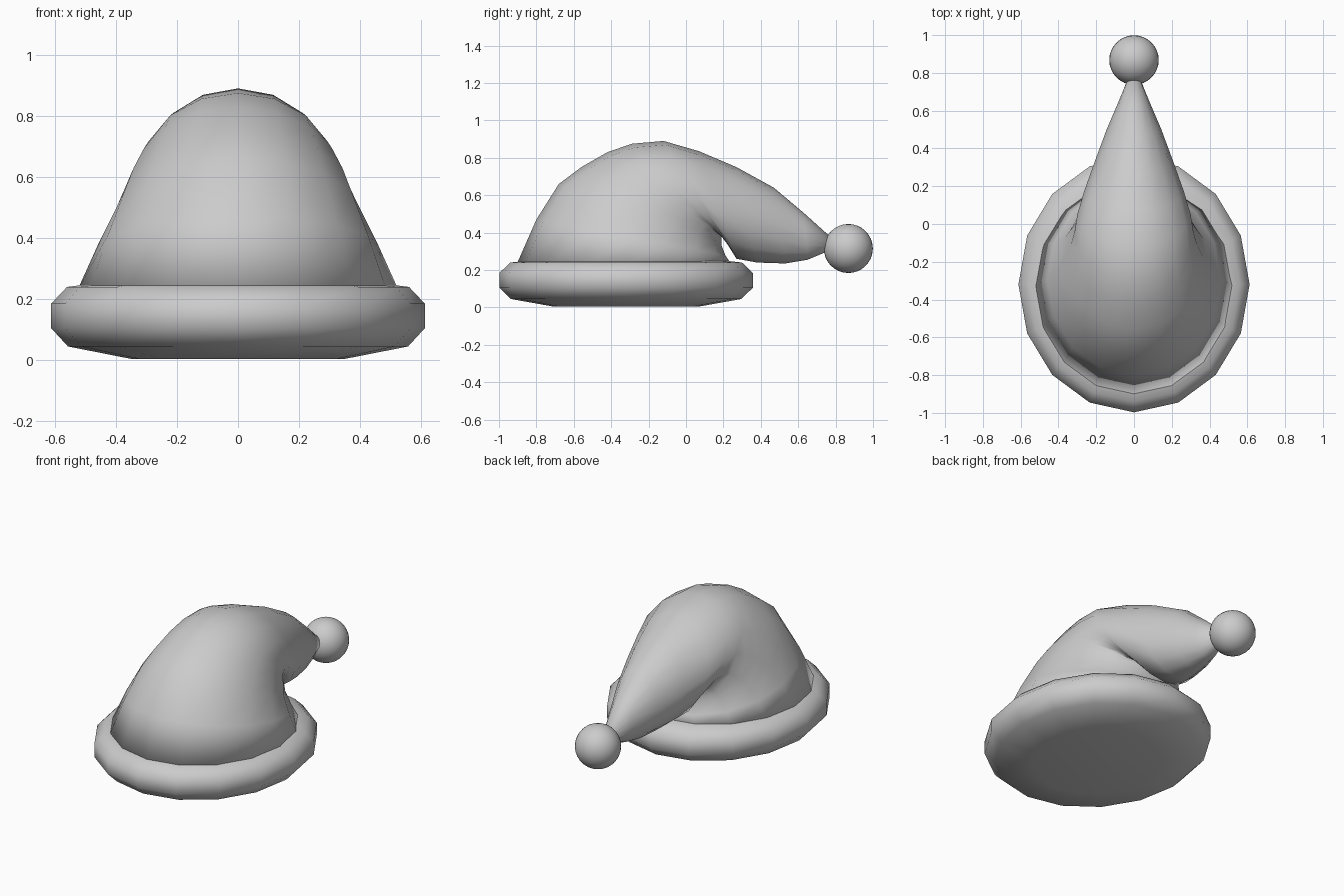
import bpy, bmesh
from math import sin, cos, tau

cube = bpy.data.objects.get("Cube")
if cube:
    bpy.data.objects.remove(cube)

grey = bpy.data.materials.new("soft grey")
grey.use_nodes = True
grey.diffuse_color = (0.6, 0.6, 0.6, 1)
grey.node_tree.nodes["Principled BSDF"].inputs["Base Color"].default_value = (0.6, 0.6, 0.6, 1)

SIDES = 16


def loft(name, rings):
    """Skin elliptical rings given as (front y, front z, back y, back z, half width)."""
    bm = bmesh.new()
    loops = []
    for fy, fz, by, bz, w in rings:
        loop = []
        for i in range(SIDES):
            a = tau * i / SIDES
            s = sin(a)
            loop.append(bm.verts.new((w * cos(a),
                                      (fy + by) / 2 + s * (by - fy) / 2,
                                      (fz + bz) / 2 + s * (bz - fz) / 2)))
        loops.append(loop)
    for low, high in zip(loops, loops[1:]):
        for i in range(SIDES):
            j = (i + 1) % SIDES
            bm.faces.new((low[i], low[j], high[j], high[i]))
    bm.faces.new(loops[0][::-1])
    bm.faces.new(loops[-1])
    bmesh.ops.recalc_face_normals(bm, faces=bm.faces)
    mesh = bpy.data.meshes.new(name)
    bm.to_mesh(mesh)
    bm.free()
    obj = bpy.data.objects.new(name, mesh)
    bpy.context.collection.objects.link(obj)
    finish(obj)


def finish(obj):
    obj.data.materials.append(grey)
    for face in obj.data.polygons:
        face.use_smooth = True


# Rolled brim: level rings, each a scale of the outer oval and a height
CENTRE, HALF_X, HALF_Y = -0.32, 0.612, 0.677
brim = [(0.57, 0.004), (0.91, 0.045), (1, 0.105), (1, 0.185), (0.915, 0.24), (0.78, 0.25)]
loft("brim", [(CENTRE - HALF_Y * k, z, CENTRE + HALF_Y * k, z, HALF_X * k) for k, z in brim])

# Cloth cone that rises from the brim, bends over and tapers to the back
loft("hat_body", [
    (-0.91, 0.22, 0.25, 0.22, 0.53),
    (-0.80, 0.47, 0.21, 0.28, 0.46),
    (-0.68, 0.66, 0.19, 0.33, 0.40),
    (-0.56, 0.75, 0.19, 0.36, 0.37),
    (-0.42, 0.83, 0.19, 0.38, 0.335),
    (-0.29, 0.875, 0.20, 0.37, 0.315),
    (-0.12, 0.89, 0.22, 0.34, 0.30),
    (0.07, 0.835, 0.27, 0.26, 0.265),
    (0.27, 0.75, 0.38, 0.24, 0.21),
    (0.47, 0.64, 0.53, 0.235, 0.145),
    (0.63, 0.505, 0.65, 0.255, 0.085),
    (0.78, 0.37, 0.77, 0.305, 0.03),
])

# Ball on the tip
bpy.ops.mesh.primitive_uv_sphere_add(segments=32, ring_count=16, radius=0.131,
                                     location=(0, 0.868, 0.315))
ball = bpy.context.object
ball.name = "pompom"
finish(ball)
